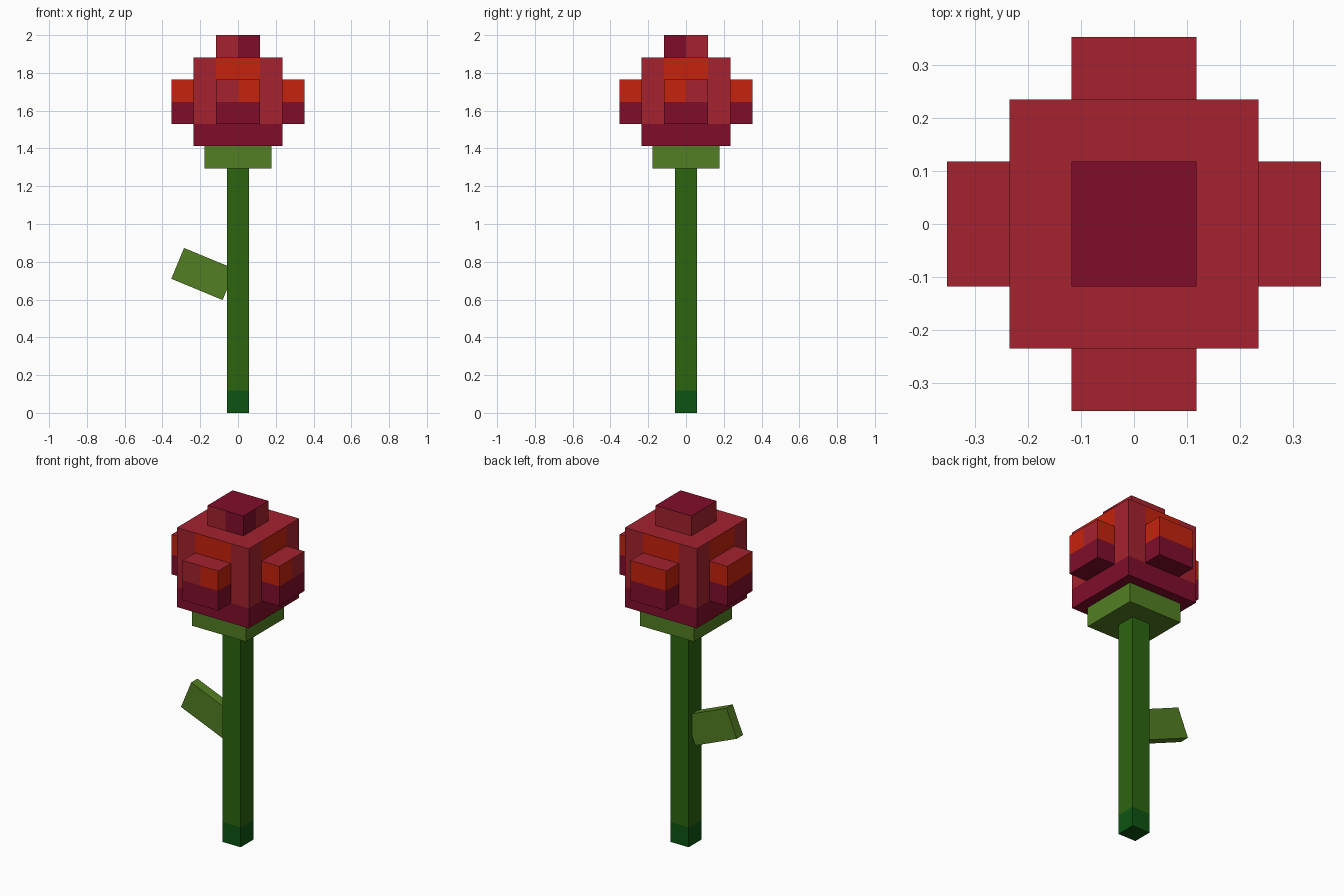
import bpy, bmesh, math
from mathutils import Vector, Matrix

U = 2 / 17  # block size; all part sizes below are counted in blocks

cube = bpy.data.objects.get("Cube")
if cube:
    bpy.data.objects.remove(cube, do_unlink=True)


def linear(c):
    c /= 255
    return c / 12.92 if c <= 0.04045 else ((c + 0.055) / 1.055) ** 2.4


def material(name, *rgb):
    mat = bpy.data.materials.new(name)
    mat.use_nodes = True
    colour = [linear(c) for c in rgb] + [1]
    mat.diffuse_color = colour
    mat.node_tree.nodes["Principled BSDF"].inputs["Base Color"].default_value = colour
    return mat


RED = material("petal red", 164, 34, 46)
MAROON = material("deep maroon", 128, 13, 42)
ORANGE = material("orange red", 197, 35, 13)
LEAF = material("leaf green", 82, 126, 34)
STEM = material("stem green", 44, 101, 16)
DARK = material("dark green", 13, 84, 18)


def block(name, size, centre, rule, cuts=(), tilt=0):
    """Box in block units, cut along (axis, position) planes; rule(centre, normal) picks the colour."""
    bm = bmesh.new()
    bmesh.ops.create_cube(bm, size=1)
    bm.transform(Matrix.Translation(centre) @ Matrix.Rotation(tilt, 4, "Y") @ Matrix.Diagonal((*size, 1)))
    for axis, position in cuts:
        normal = Vector([axis == a for a in "xyz"])
        bmesh.ops.bisect_plane(bm, geom=bm.verts[:] + bm.edges[:] + bm.faces[:],
                               plane_co=normal * position, plane_no=normal)
    bm.normal_update()
    mesh = bpy.data.meshes.new(name)
    palette = []
    for face in bm.faces:
        mat = rule(face.calc_center_median(), face.normal)
        if mat not in palette:
            palette.append(mat)
            mesh.materials.append(mat)
        face.material_index = palette.index(mat)
    bm.transform(Matrix.Scale(U, 4))
    bm.to_mesh(mesh)
    bm.free()
    obj = bpy.data.objects.new(name, mesh)
    bpy.context.scene.collection.objects.link(obj)


def near_corner(c, n, side):
    """True on the chosen half of the front and +x faces, measured from their shared edge."""
    if n.y < -0.5:
        return c.x * side > 0
    return n.x > 0.5 and c.y * side < 0


def bloom_rule(c, n):
    if abs(n.z) > 0.5:
        return RED if n.z > 0 else MAROON
    if c.z < 13:
        return MAROON
    across = c.x if abs(n.y) > 0.5 else c.y
    return ORANGE if c.z > 15 and abs(across) < 1 else RED


def petal_rule(c, n):
    if n.z > 0.5:
        return RED
    if c.z < 14:
        return MAROON
    outer = max(abs(c.x), abs(c.y)) > 2.9
    return RED if outer and near_corner(c, n, -1) else ORANGE


def cap_rule(c, n):
    return MAROON if n.z > 0.5 or near_corner(c, n, 1) else RED


# Stem with a darker foot, leaf and flower base
block("stem", (1, 1, 11), (0, 0, 5.5), lambda c, n: DARK if c.z < 1 else STEM, [("z", 1)])
block("leaf", (2.5, 0.5, 1.5), (-1.56, 0, 6.25), lambda c, n: LEAF, tilt=math.radians(22.5))
block("flower_base", (3, 3, 1), (0, 0, 11.5), lambda c, n: LEAF)

# Bloom and its cap
block("bloom", (4, 4, 4), (0, 0, 14), bloom_rule,
      [("z", 13), ("z", 15)] + [(a, p) for a in "xy" for p in (-1, 1)])
block("bloom_cap", (2, 2, 1), (0, 0, 16.5), cap_rule, [("x", 0), ("y", 0)])

# Four outer petals
for name, x, y in (("front", 0, -1), ("back", 0, 1), ("left", 1, 0), ("right", -1, 0)):
    block(name + "_petal", (2 - abs(x), 2 - abs(y), 2), (2.5 * x, 2.5 * y, 14), petal_rule,
          [("z", 14), ("x", 0), ("y", 0)])
